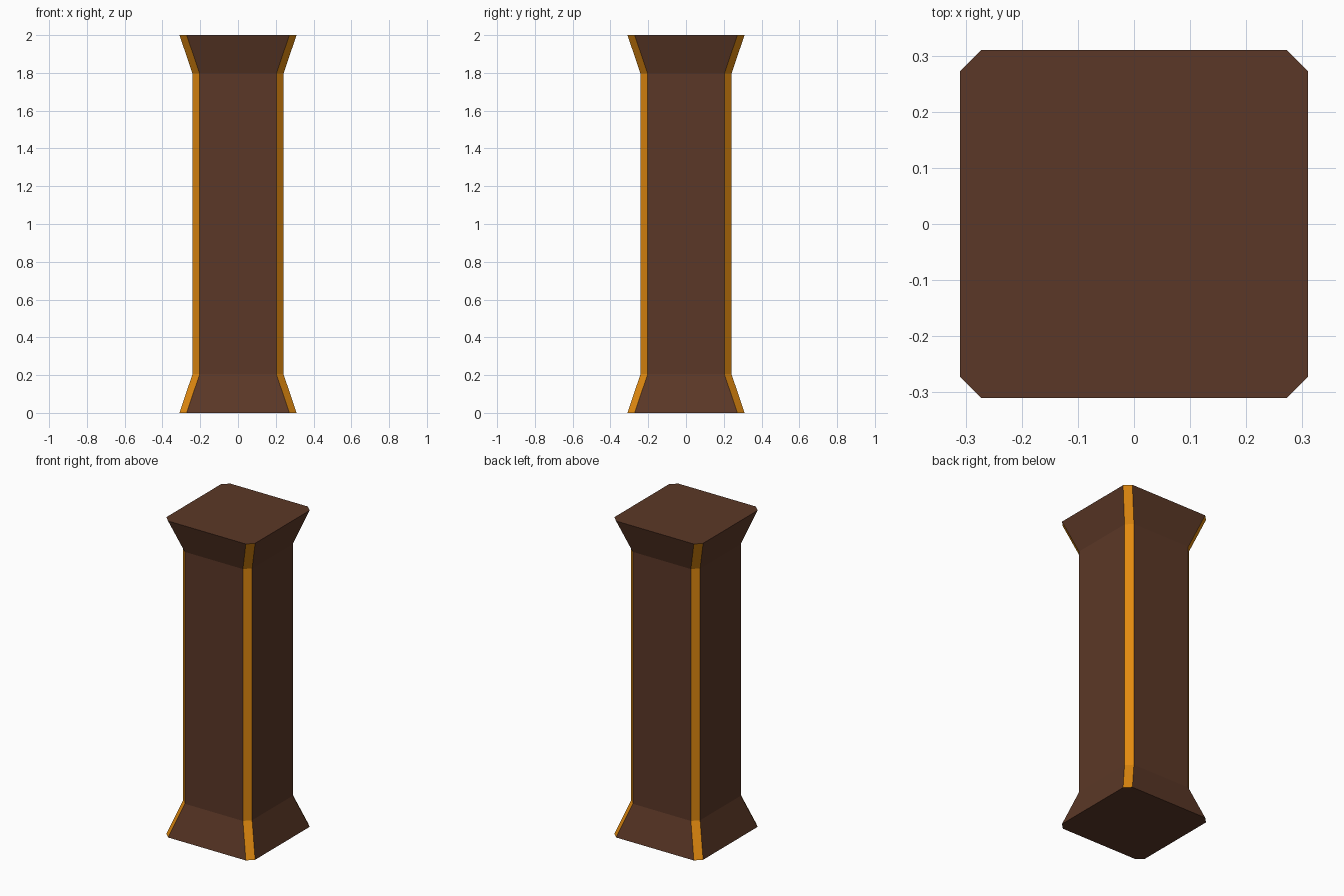
import bpy
import bmesh

if "Cube" in bpy.data.objects:
    bpy.data.objects.remove(bpy.data.objects["Cube"])


def material(name, rgb):
    mat = bpy.data.materials.new(name)
    mat.diffuse_color = (*rgb, 1.0)
    mat.use_nodes = True
    mat.node_tree.nodes["Principled BSDF"].inputs["Base Color"].default_value = mat.diffuse_color
    return mat


# Cross-section levels: height and half width
LEVELS = [(0.0, 0.31), (0.205, 0.241), (1.797, 0.241), (2.0, 0.31)]
CHAMFER = 0.038


def octagon(half):
    """Square outline with cut corners, counter-clockwise."""
    i = half - CHAMFER
    pts, x, y = [], half, i
    for _ in range(4):
        pts += [(x, -y), (x, y)]
        x, y = x, y
        break
    corners = [(half, -i), (half, i)]
    out = []
    for _ in range(4):
        out += corners
        corners = [(-b, a) for a, b in corners]
    return out


# Pillar: flared foot, straight shaft and flared head lofted as one body
bm = bmesh.new()
rings = [[bm.verts.new((x, y, z)) for x, y in octagon(h)] for z, h in LEVELS]
for low, high in zip(rings, rings[1:]):
    for k in range(8):
        n = (k + 1) % 8
        face = bm.faces.new((low[k], low[n], high[n], high[k]))
        face.material_index = k % 2  # odd sides are the corner trims
bm.faces.new(list(reversed(rings[0])))
bm.faces.new(rings[-1])
bmesh.ops.recalc_face_normals(bm, faces=bm.faces[:])

mesh = bpy.data.meshes.new("pillar")
bm.to_mesh(mesh)
bm.free()
mesh.materials.append(material("dark brown", (0.105, 0.039, 0.020)))
mesh.materials.append(material("orange trim", (0.76, 0.254, 0.005)))
pillar = bpy.data.objects.new("pillar", mesh)
bpy.context.collection.objects.link(pillar)
